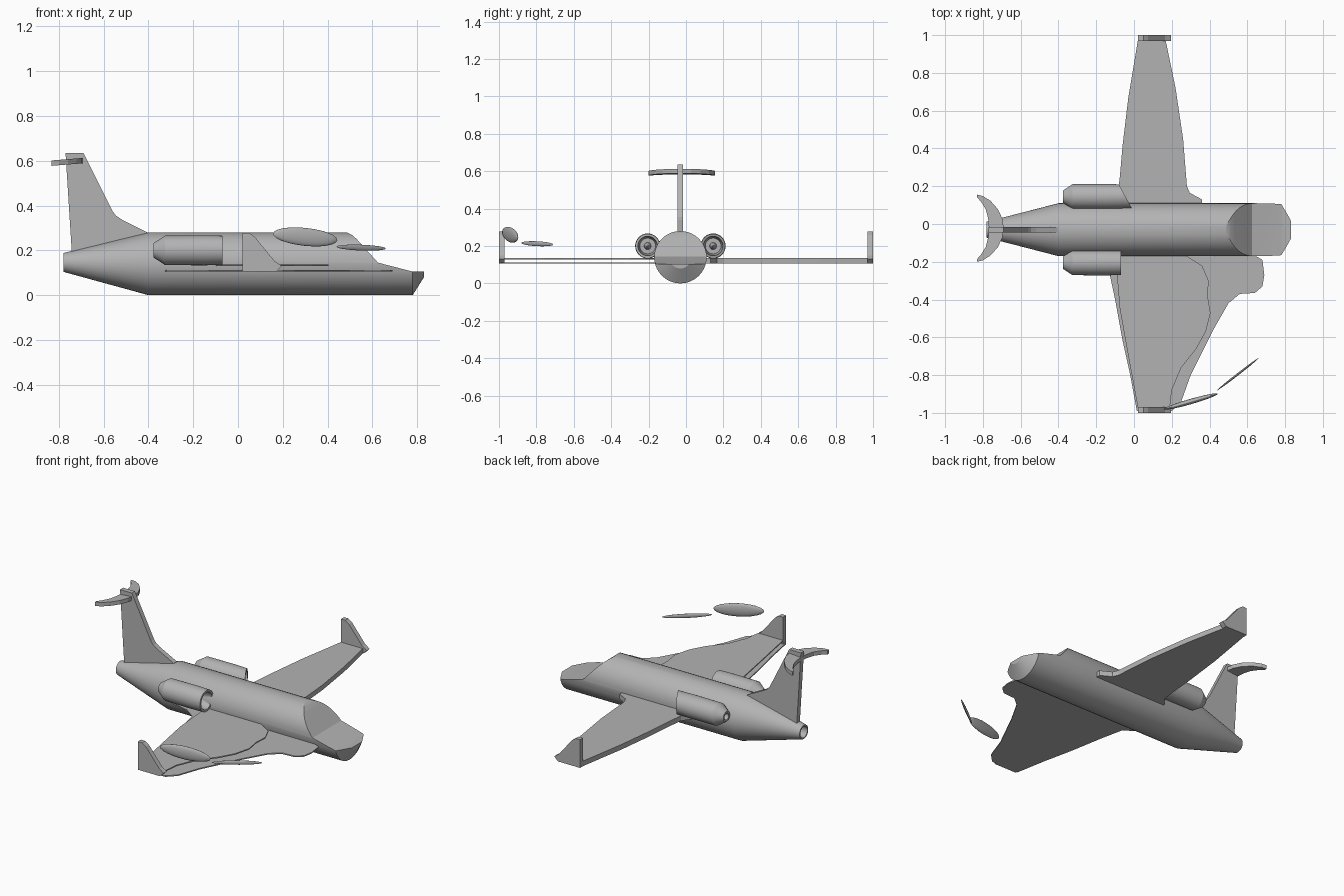
import bpy, bmesh, math
from mathutils import Matrix

cube = bpy.data.objects.get("Cube")
if cube:
    bpy.data.objects.remove(cube, do_unlink=True)

GREY = (0.45, 0.45, 0.45, 1)
grey = bpy.data.materials.new("plain grey")
grey.use_nodes = True
grey.diffuse_color = GREY
grey.node_tree.nodes["Principled BSDF"].inputs["Base Color"].default_value = GREY

MID_Y = -0.03   # fuselage centre line


def finish(name, bm, smooth=None):
    bmesh.ops.recalc_face_normals(bm, faces=bm.faces)
    mesh = bpy.data.meshes.new(name)
    bm.to_mesh(mesh)
    bm.free()
    mesh.materials.append(grey)
    ob = bpy.data.objects.new(name, mesh)
    bpy.context.collection.objects.link(ob)
    if smooth:
        activate(ob)
        bpy.ops.object.shade_smooth_by_angle(angle=math.radians(smooth))
    return ob


def activate(ob):
    bpy.ops.object.select_all(action='DESELECT')
    ob.select_set(True)
    bpy.context.view_layer.objects.active = ob


def lathe(name, rings, y, sides=32, slant=0, slant_from=9, smooth=30):
    """Rings of (x, z, radius) along x; rings ahead of slant_from are cut askew."""
    bm = bmesh.new()
    loops = []
    for x, z, r in rings:
        loop = []
        for i in range(sides):
            a = math.tau * i / sides
            dy = r * math.cos(a)
            dx = slant * dy if x > slant_from else 0
            loop.append(bm.verts.new((x + dx, y + dy, z + r * math.sin(a))))
        loops.append(loop)
    for a, b in zip(loops, loops[1:]):
        for i in range(sides):
            j = (i + 1) % sides
            bm.faces.new((a[i], a[j], b[j], b[i]))
    bm.faces.new(loops[0])
    bm.faces.new(loops[-1])
    return finish(name, bm, smooth)


def plate(name, points, axis, low, high, tilt=0, pivot=0):
    """Outline in the xy or xz plane, extruded along the other axis."""
    bm = bmesh.new()
    layers = []
    for h in (low, high):
        layer = []
        for u, v in points:
            w = h + tilt * (u - pivot)
            layer.append(bm.verts.new((u, v, w) if axis == 'z' else (u, w, v)))
        layers.append(layer)
        bm.faces.new(layer)
    n = len(points)
    for i in range(n):
        j = (i + 1) % n
        bm.faces.new((layers[0][i], layers[0][j], layers[1][j], layers[1][i]))
    return finish(name, bm)


def shard(name, centre, size, yaw, pitch):
    bm = bmesh.new()
    bmesh.ops.create_uvsphere(bm, u_segments=20, v_segments=12, radius=1)
    bm.transform(Matrix.Translation(centre) @ Matrix.Rotation(yaw, 4, 'Z')
                 @ Matrix.Rotation(pitch, 4, 'Y') @ Matrix.Diagonal((*size, 1)))
    return finish(name, bm, 40)


# Fuselage with hollow tail pipe and blunt nose
fuselage = lathe("fuselage", [(-0.68, 0.146, 0.03), (-0.78, 0.146, 0.034),
                              (-0.78, 0.146, 0.042), (-0.4, 0.14, 0.14),
                              (0.78, 0.14, 0.14), (0.83, 0.14, 0.06)],
                 MID_Y, sides=40, smooth=None)

# Sloping windscreen and flat nose top cut away
cutter = plate("nose_cutter", [(0.47, 0.285), (0.49, 0.278), (0.51, 0.268),
                               (0.53, 0.25), (0.625, 0.145), (0.78, 0.105),
                               (0.9, 0.104), (0.9, 0.4), (0.47, 0.4)],
               'y', -0.3, 0.3)
cutter.hide_render = True
activate(fuselage)
cut = fuselage.modifiers.new("nose_cut", 'BOOLEAN')
cut.operation = 'DIFFERENCE'
cut.solver = 'EXACT'
cut.object = cutter
bpy.ops.object.modifier_apply(modifier=cut.name)
bpy.data.objects.remove(cutter, do_unlink=True)
bpy.ops.object.shade_smooth_by_angle(angle=math.radians(20))

# Engines with open intake, exhaust and spinner
for side, sign, front, slant in (("left", 1, -0.045, -0.54), ("right", -1, -0.07, 0)):
    y = MID_Y + sign * 0.175
    lathe(side + "_engine", [(-0.35, 0.2, 0.018), (-0.377, 0.2, 0.02),
                             (-0.377, 0.2, 0.032), (-0.325, 0.2, 0.066),
                             (-0.15, 0.2, 0.067), (front, 0.2, 0.065),
                             (front, 0.2, 0.052), (-0.17, 0.2, 0.042)],
          y, slant=slant, slant_from=-0.1)
    lathe(side + "_spinner", [(-0.175, 0.2, 0.02), (-0.15, 0.2, 0.016),
                              (-0.12, 0.2, 0.004)], y, sides=16)

# Left wing, intact
plate("left_wing", [(-0.16, 0.06), (-0.12, 0.12), (-0.085, 0.17), (-0.075, 0.25),
                    (-0.06, 0.42), (-0.03, 0.67), (0.02, 0.97), (0.02, 1),
                    (0.165, 1), (0.17, 0.96), (0.22, 0.72), (0.26, 0.45),
                    (0.28, 0.2), (0.295, 0.165), (0.36, 0.13), (0.36, 0.06)],
      'z', 0.105, 0.136)

# Right wing, split into a broad lower skin and a smaller upper skin
plate("right_wing_lower_skin",
      [(-0.33, -0.15), (-0.32, -0.18), (-0.2, -0.21), (-0.13, -0.26), (-0.1, -0.4),
       (-0.06, -0.62), (-0.02, -0.8), (0.015, -0.99), (0.2, -0.99), (0.25, -0.94),
       (0.3, -0.8), (0.42, -0.56), (0.5, -0.42), (0.56, -0.37), (0.64, -0.365),
       (0.68, -0.33), (0.69, -0.27), (0.68, -0.19), (0.65, -0.172), (0.3, -0.17),
       (0.2, -0.14)], 'z', 0.105, 0.112)
plate("right_wing_upper_skin",
      [(-0.1, -0.13), (-0.09, -0.27), (-0.075, -0.45), (-0.03, -0.7), (0.02, -0.97),
       (0.19, -0.97), (0.2, -0.88), (0.25, -0.76), (0.33, -0.66), (0.38, -0.57),
       (0.405, -0.47), (0.39, -0.38), (0.395, -0.3), (0.36, -0.22), (0.28, -0.17),
       (0.25, -0.13)], 'z', 0.129, 0.136)

# Winglets
for side, low in (("left", 0.97), ("right", -1)):
    plate(side + "_winglet", [(0.02, 0.105), (0.02, 0.278), (0.05, 0.278),
                              (0.075, 0.26), (0.165, 0.15), (0.195, 0.13),
                              (0.17, 0.105)], 'y', low, low + 0.03)

# Loose leading edge shards beside the right wing tip
shard("large_shard", (0.3, -0.94, 0.26), (0.15, 0.014, 0.04), 0.28, 0.1)
shard("small_shard", (0.55, -0.795, 0.212), (0.14, 0.006, 0.013), 0.66, 0.03)

# Tail fin
plate("tail_fin", [(-0.74, 0.16), (-0.77, 0.635), (-0.69, 0.635), (-0.56, 0.375),
                   (-0.545, 0.355), (-0.52, 0.338), (-0.405, 0.28), (-0.405, 0.24)],
      'y', MID_Y - 0.015, MID_Y + 0.015)

# Crescent tailplane, mirrored about the centre line
half = [(-0.69, 0), (-0.697, 0.05), (-0.72, 0.1), (-0.76, 0.145), (-0.8, 0.17),
        (-0.832, 0.178), (-0.832, 0.165), (-0.81, 0.14), (-0.785, 0.1),
        (-0.772, 0.05), (-0.768, 0)]
mirrored = [(x, -d) for x, d in reversed(half[1:-1])]
plate("tailplane", [(x, MID_Y + 0.008 + d) for x, d in half + mirrored],
      'z', 0.583, 0.607, tilt=0.08, pivot=-0.76)
